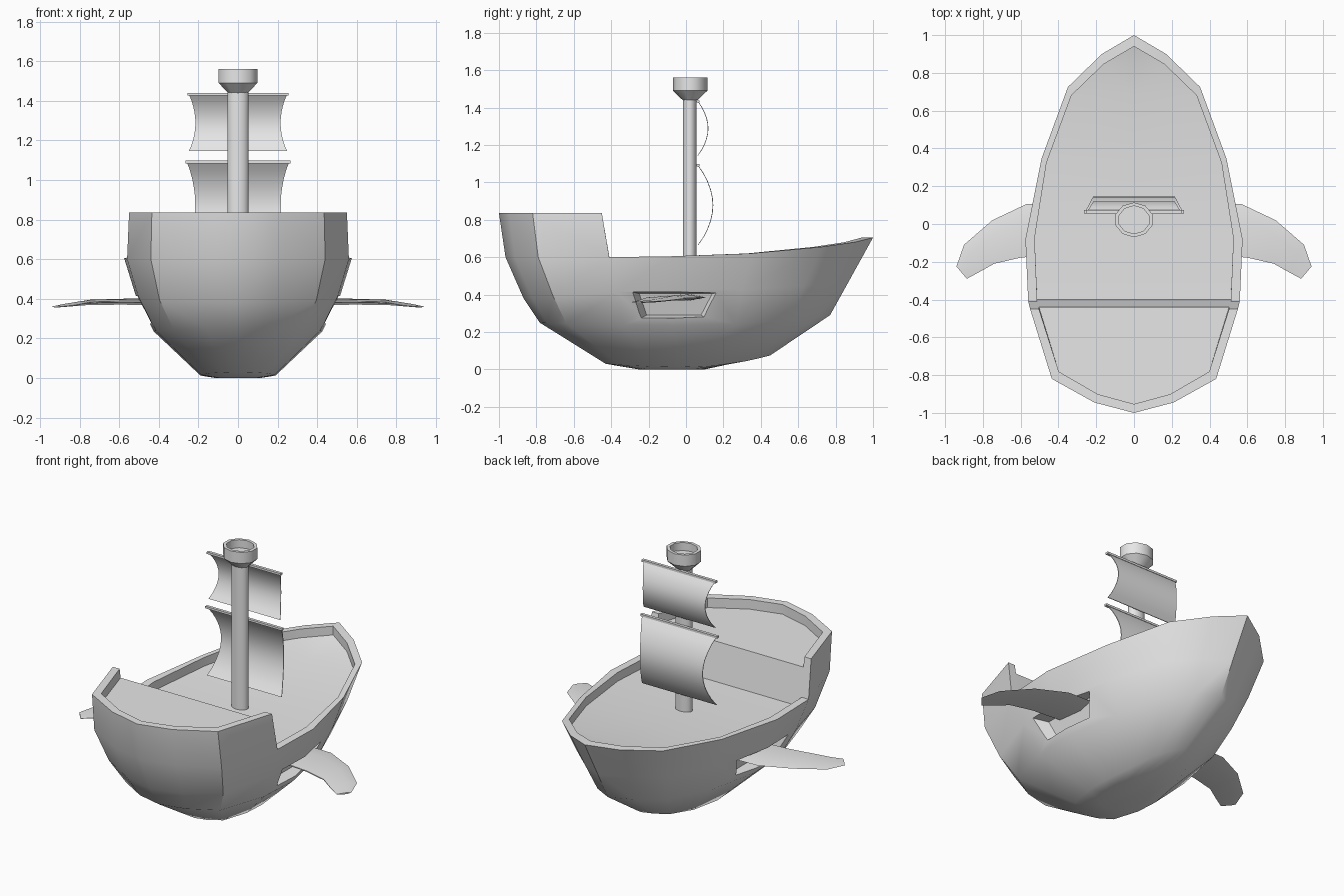
import bpy, bmesh, math
from mathutils import Vector

if "Cube" in bpy.data.objects:
    bpy.data.objects.remove(bpy.data.objects["Cube"], do_unlink=True)

grey = bpy.data.materials.new("plain_grey")
grey.use_nodes = True
grey.diffuse_color = (0.8, 0.8, 0.8, 1)
grey.node_tree.nodes["Principled BSDF"].inputs["Base Color"].default_value = (0.8, 0.8, 0.8, 1)


def finish(name, bm, mirror=False, angle=35):
    """Optionally mirror across x, then turn the bmesh into a shaded object."""
    if mirror:
        copy = bmesh.ops.duplicate(bm, geom=bm.verts[:] + bm.edges[:] + bm.faces[:])["geom"]
        for v in copy:
            if isinstance(v, bmesh.types.BMVert):
                v.co.x *= -1
    bmesh.ops.remove_doubles(bm, verts=bm.verts[:], dist=0.0005)
    bmesh.ops.recalc_face_normals(bm, faces=bm.faces[:])
    mesh = bpy.data.meshes.new(name)
    bm.to_mesh(mesh)
    bm.free()
    obj = bpy.data.objects.new(name, mesh)
    bpy.context.collection.objects.link(obj)
    mesh.materials.append(grey)
    shade(obj, angle)
    return obj


def shade(obj, angle):
    bpy.ops.object.select_all(action='DESELECT')
    obj.select_set(True)
    bpy.context.view_layer.objects.active = obj
    bpy.ops.object.shade_smooth_by_angle(angle=math.radians(angle))


def row(bm, pts):
    return [bm.verts.new(p) for p in pts]


def bridge(bm, a, b, closed=False):
    n = len(a)
    for i in range(n if closed else n - 1):
        j = (i + 1) % n
        bm.faces.new((a[i], a[j], b[j], b[i]))


def loft(bm, sections):
    """Closed sections joined in order, with both ends capped."""
    rows = [row(bm, s) for s in sections]
    for a, b in zip(rows, rows[1:]):
        bridge(bm, a, b, closed=True)
    bm.faces.new(rows[0])
    bm.faces.new(rows[-1])


# Hull: half of the rim from bow to stern, then rings shrinking to the keel
RIM = [(0, 1.0, .705), (.17, .9, .68), (.35, .725, .655), (.49, .345, .62), (.575, -.08, .605),
       (.56, -.41, .60), (.44, -.79, .60), (.215, -.915, .60), (0, -.965, .60)]
STERN_TOP = [(.55, -.45, .835), (.435, -.82, .835), (.21, -.945, .835), (0, -1.0, .835)]
# x scale, bow y scale, stern y scale, then bow, middle and stern heights
RINGS = [(.90, .87, .90, .47, .42, .38), (.74, .77, .81, .29, .235, .25),
         (.33, .45, .445, .075, .012, .03), (.20, .10, .26, 0, 0, 0)]


def ring(sx, sb, ss, zb, zm, zs):
    out = []
    for x, y, z in RIM:
        t = y * y if y > 0 else (y / .965) ** 2
        out.append((x * sx, y * (sb if y > 0 else ss), zm + ((zb if y > 0 else zs) - zm) * t))
    return out


def inset(p, drop=0.0):
    x, y, z = p
    keep = -.46 < y < -.4
    return Vector((x * (.945 if y > 0 else .915), y if keep else y * (.94 if y > 0 else .953), z - drop))


bm = bmesh.new()
rim = row(bm, RIM)
top = row(bm, STERN_TOP)
last = rim
for r in RINGS:
    nxt = row(bm, ring(*r))
    bridge(bm, last, nxt)
    last = nxt
bm.faces.new(last)
bridge(bm, rim[5:], top)

# Main deck sunk below its rim
rim_in = row(bm, [inset(p) for p in RIM[:6]])
deck_pts = [inset(p, .055) for p in RIM[:6]]
deck_pts[5].y = -.40
deck = row(bm, deck_pts)
mid = row(bm, [(0, p.y, p.z) for p in deck_pts])
bridge(bm, rim[:6], rim_in)
bridge(bm, rim_in, deck)
bm.faces.new((deck[0], deck[1], mid[1]))
bridge(bm, deck[1:], mid[1:])

# Raised stern deck, its rim and the bulkhead
top_in = row(bm, [inset(p) for p in STERN_TOP])
poop_pts = [inset(p, .06) for p in STERN_TOP]
poop_pts[0].y = -.44
poop = row(bm, poop_pts)
poop_mid = bm.verts.new((0, -.44, poop_pts[0].z))
bridge(bm, top, top_in)
bridge(bm, top_in, poop)
bm.faces.new(poop + [poop_mid])
bm.faces.new((deck[5], poop[0], poop_mid, mid[5]))
bm.faces.new((rim[5], top[0], top_in[0], poop[0], deck[5], rim_in[5]))
hull = finish("hull", bm, mirror=True)

# Tapered side ports cut into the hull
bm = bmesh.new()
loft(bm, [[(.64, -.30, .415), (.64, .20, .415), (.60, .13, .265), (.60, -.26, .265)],
          [(.52, -.29, .415), (.52, .19, .415), (.46, .12, .27), (.46, -.25, .27)],
          [(.42, -.25, .405), (.42, .14, .405), (.38, .08, .29), (.38, -.21, .29)]])
cutter = finish("port_cutter", bm, mirror=True)
cutter.hide_render = True
cut = hull.modifiers.new("ports", 'BOOLEAN')
cut.operation = 'DIFFERENCE'
cut.solver = 'EXACT'
cut.object = cutter
bpy.context.view_layer.objects.active = hull
bpy.ops.object.modifier_apply(modifier=cut.name)
bpy.data.objects.remove(cutter, do_unlink=True)
shade(hull, 35)

# Swept side fins: leading x y, trailing x y, height, thickness
FIN = [(.40, .11, .40, -.16, .385, .035), (.57, .105, .60, -.178, .385, .03),
       (.75, .02, .74, -.21, .382, .026), (.90, -.11, .82, -.255, .367, .016),
       (.94, -.225, .885, -.29, .36, .010)]
bm = bmesh.new()
sections = []
for lx, ly, tx, ty, z, th in FIN:
    lead, trail = Vector((lx, ly, z)), Vector((tx, ty, z))
    up = Vector((0, 0, th / 2))
    c = lead.lerp(trail, .35)
    sections.append([lead, c + up, trail + up * .2, trail - up * .2, c - up])
loft(bm, sections)
finish("side_fins", bm, mirror=True, angle=50)


# Mast and hollow lookout, slightly flattened front to back
def lathe(name, profile, sides, y0):
    bm = bmesh.new()
    loft(bm, [[(rx * math.cos(a), y0 + ry * math.sin(a), z)
               for a in [2 * math.pi * (i + .5) / sides for i in range(sides)]]
              for rx, ry, z in profile])
    finish(name, bm, angle=40)


lathe("mast", [(.054, .038, .53), (.054, .038, 1.46)], 16, .02)
lathe("lookout", [(.054, .04, 1.44), (.103, .092, 1.49), (.103, .092, 1.56),
                  (.083, .074, 1.56), (.083, .074, 1.51)], 10, .022)


# Billowing sails, pinched at half height, each hung from a thin yard
def sail(name, z_top, z_bottom, half, pinch, bulge):
    bm = bmesh.new()
    n = 10
    sections = []
    for i in range(n + 1):
        t = i / n
        s = math.sin(math.pi * t) ** .85 if 0 < t < 1 else 0
        x, y, z = half - pinch * s, .062 + bulge * s, z_top + (z_bottom - z_top) * t
        sections.append([(-x, y, z), (x, y, z), (x, y + .004, z), (-x, y + .004, z)])
    loft(bm, sections)
    finish(name, bm, angle=40)
    bm = bmesh.new()
    loft(bm, [[(x, .055, z_top - .006), (x, .073, z_top - .006),
               (x, .073, z_top + .007), (x, .055, z_top + .007)]
              for x in (-half - .007, half + .007)])
    finish(name + "_yard", bm)


sail("upper_sail", 1.432, 1.145, .248, .033, .054)
sail("lower_sail", 1.09, .665, .258, .042, .08)
